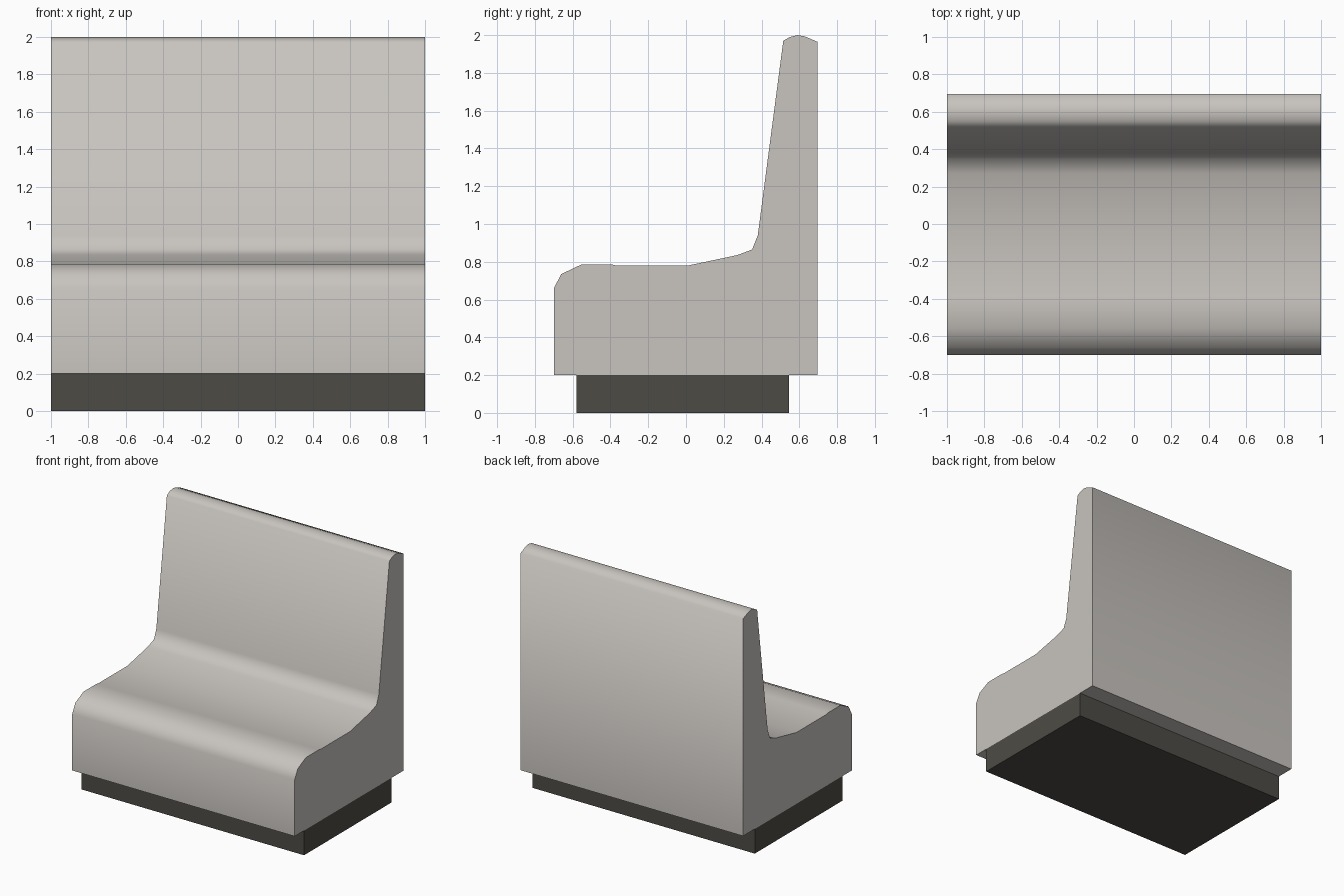
import bpy, math

if "Cube" in bpy.data.objects:
    bpy.data.objects.remove(bpy.data.objects["Cube"])

def material(name, rgb):
    m = bpy.data.materials.new(name)
    m.diffuse_color = (*rgb, 1)
    m.use_nodes = True
    m.node_tree.nodes["Principled BSDF"].inputs["Base Color"].default_value = m.diffuse_color
    return m

def extrude_profile(name, profile, mat, half=1.0):
    """Sweep a closed (y, z) outline along x."""
    n = len(profile)
    verts = [(x, y, z) for x in (-half, half) for y, z in profile]
    faces = [(i, i + n, (i + 1) % n + n, (i + 1) % n) for i in range(n)]
    faces += [tuple(range(n)), tuple(range(2 * n - 1, n - 1, -1))]
    mesh = bpy.data.meshes.new(name)
    mesh.from_pydata(verts, [], faces)
    mesh.materials.append(mat)
    ob = bpy.data.objects.new(name, mesh)
    bpy.context.collection.objects.link(ob)
    # outward normals
    import bmesh
    bm = bmesh.new()
    bm.from_mesh(mesh)
    bmesh.ops.recalc_face_normals(bm, faces=bm.faces)
    bm.to_mesh(mesh)
    bm.free()
    return ob

upholstery = material("light grey upholstery", (0.578, 0.552, 0.521))
dark = material("dark plinth", (0.076, 0.071, 0.060))

# Upholstered seat and backrest in one outline
seat = extrude_profile("bench_seat", [
    (-0.70, 0.20), (-0.70, 0.66), (-0.66, 0.735), (-0.555, 0.785),
    (-0.39, 0.785), (-0.37, 0.78), (0.01, 0.78), (0.27, 0.835),
    (0.35, 0.865), (0.38, 0.94), (0.515, 1.97), (0.55, 1.99),
    (0.59, 2.00), (0.63, 1.993), (0.695, 1.965), (0.695, 0.20)], upholstery)
bpy.context.view_layer.objects.active = seat
seat.select_set(True)
bpy.ops.object.shade_smooth_by_angle(angle=math.radians(72))

# Recessed plinth
extrude_profile("plinth", [(-0.58, 0), (-0.58, 0.20), (0.545, 0.20), (0.545, 0)], dark)
